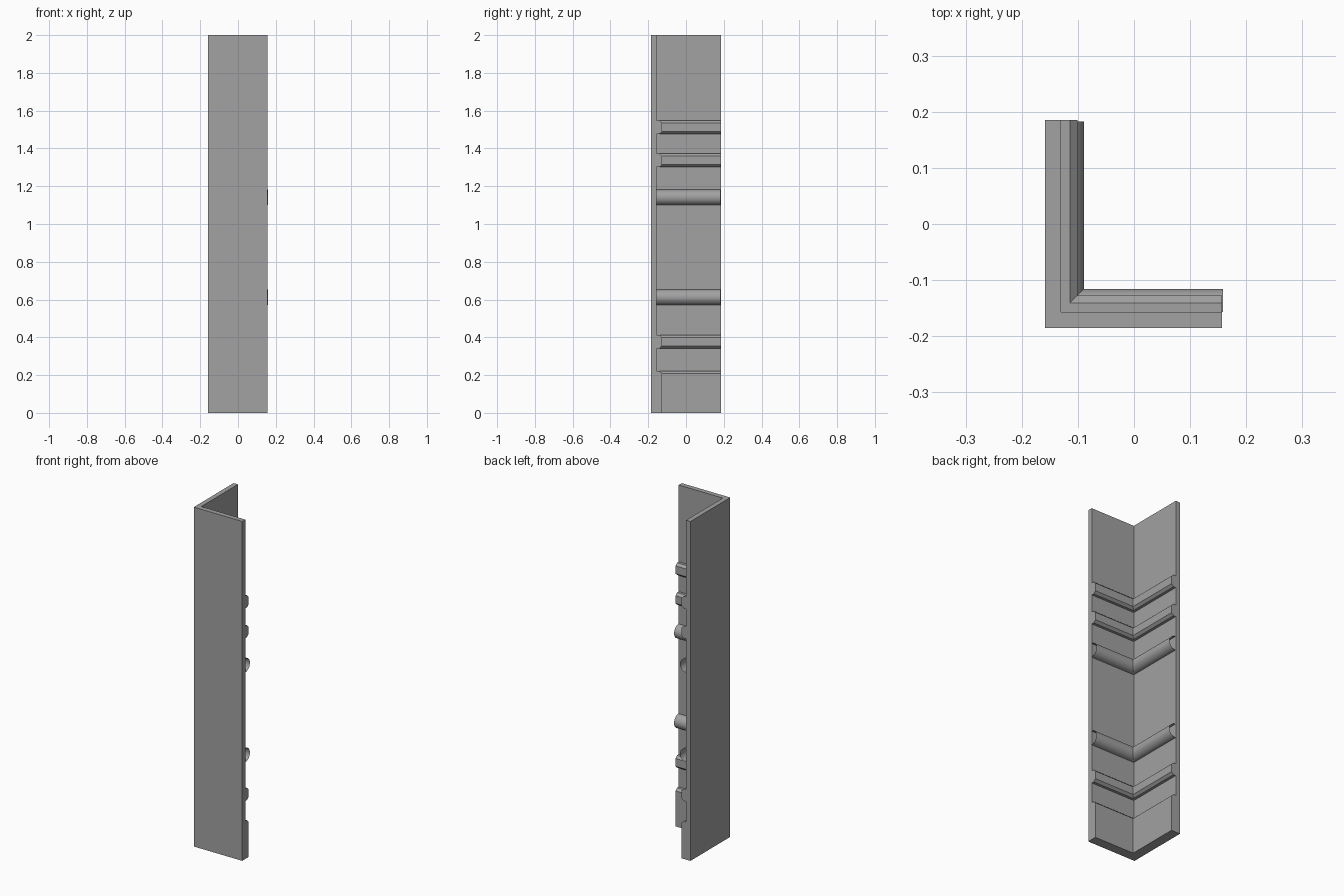
import bpy
import bmesh
import math

cube = bpy.data.objects.get("Cube")
if cube:
    bpy.data.objects.remove(cube, do_unlink=True)

# Plan of the corner: outer faces, free ends and wall thickness
LEFT, RIGHT = -0.1585, 0.157
FRONT, BACK = -0.185, 0.185
WALL = 0.0285
SHOULDER, FACE = 0.044, 0.058     # depth at chamfer start and at the rail face
CHAMFER = 0.013

grey = bpy.data.materials.new("plain grey")
grey.use_nodes = True
color = (0.36, 0.36, 0.36, 1)
grey.diffuse_color = color
grey.node_tree.nodes["Principled BSDF"].inputs["Base Color"].default_value = color


def finish(name, bm):
    mesh = bpy.data.meshes.new(name)
    bm.to_mesh(mesh)
    bm.free()
    mesh.materials.append(grey)
    obj = bpy.data.objects.new(name, mesh)
    bpy.context.collection.objects.link(obj)
    return obj


def mitred_sweep(name, profile):
    """Sweep a closed (depth, height) profile round the L-shaped corner."""
    bm = bmesh.new()
    rings = [
        [bm.verts.new((LEFT + d, BACK, z)) for d, z in profile],
        [bm.verts.new((LEFT + d, FRONT + d, z)) for d, z in profile],
        [bm.verts.new((RIGHT, FRONT + d, z)) for d, z in profile],
    ]
    n = len(profile)
    for a, b in zip(rings, rings[1:]):
        for i in range(n):
            j = (i + 1) % n
            bm.faces.new((a[i], a[j], b[j], b[i]))
    bm.faces.new(rings[0])
    bm.faces.new(rings[-1])
    bmesh.ops.recalc_face_normals(bm, faces=bm.faces)
    return finish(name, bm)


def half_round(name, start, end, outward, z, radius=0.041, steps=24):
    """Open half-pipe moulding between two plan points."""
    bm = bmesh.new()
    rows = []
    for i in range(steps + 1):
        angle = math.pi * (i / steps - 0.5)
        out, up = radius * math.cos(angle), radius * math.sin(angle)
        rows.append([bm.verts.new((p[0] + outward[0] * out,
                                   p[1] + outward[1] * out, z + up))
                     for p in (start, end)])
    for low, high in zip(rows, rows[1:]):
        face = bm.faces.new((low[0], low[1], high[1], high[0]))
        face.smooth = True
    return finish(name, bm)


# Two plain walls meeting at the corner
mitred_sweep("corner_walls", [(0, 0), (WALL, 0), (WALL, 2), (0, 2)])

# Chamfered rails
for name, low, high in (("upper_rail", 1.476, 1.548),
                        ("middle_rail", 1.301, 1.372),
                        ("lower_rail", 0.341, 0.413)):
    mitred_sweep(name, [(WALL, low), (SHOULDER, low), (FACE, low + CHAMFER),
                        (FACE, high - CHAMFER), (SHOULDER, high), (WALL, high)])

# Base block with a chamfered top edge
mitred_sweep("base_block", [(WALL, 0), (FACE, 0), (FACE, 0.222 - CHAMFER),
                            (SHOULDER, 0.222), (WALL, 0.222)])

# Half-round mouldings, crossing each other in the corner
inner = (LEFT + WALL, FRONT + WALL)
for level, z in (("upper", 1.141), ("lower", 0.612)):
    half_round(level + "_side_half_round", inner, (inner[0], 0.183), (1, 0), z)
    half_round(level + "_front_half_round", (0.1585, inner[1]), inner, (0, 1), z)
